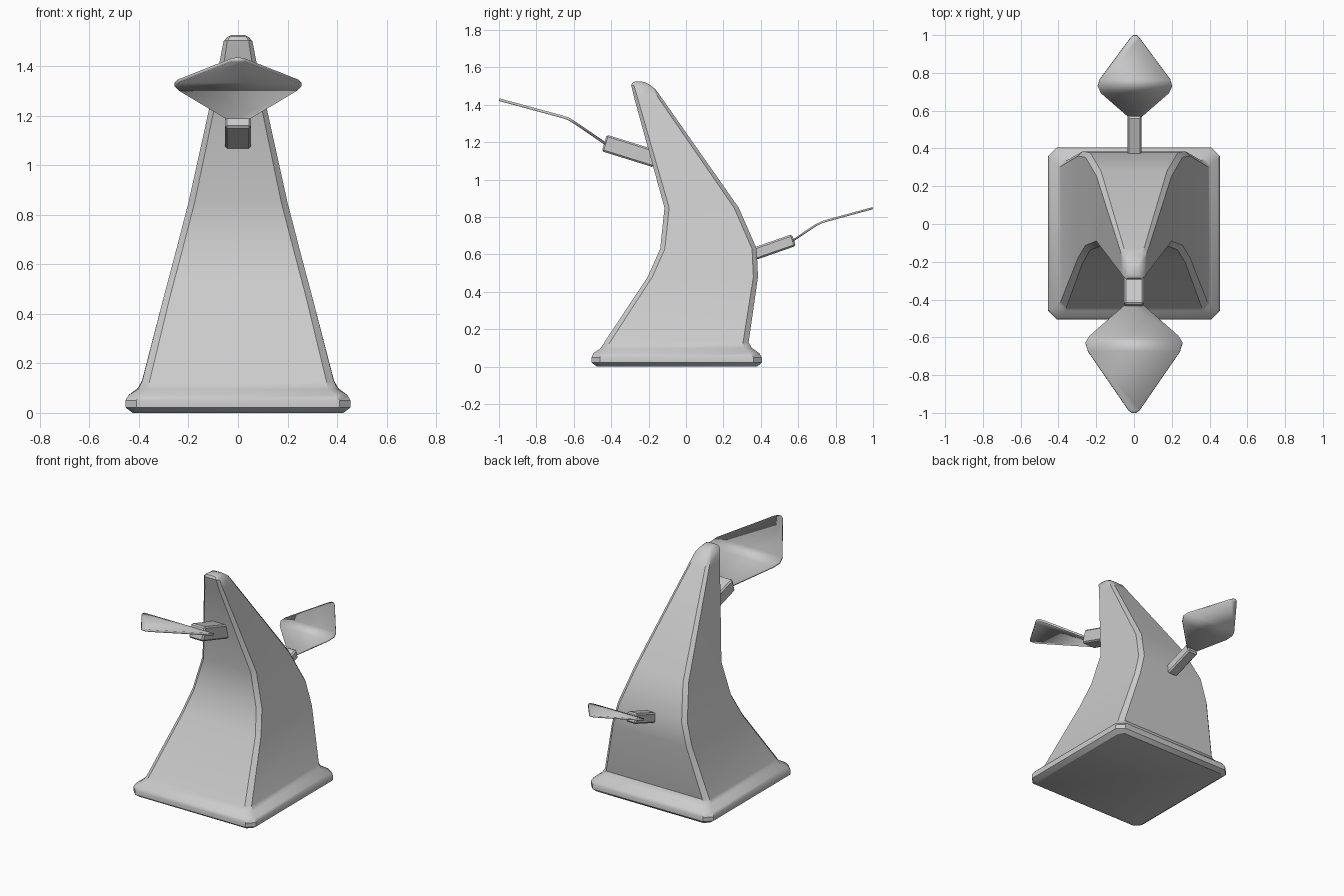
import bpy, bmesh, math
from mathutils import Vector, Matrix

if "Cube" in bpy.data.objects:
    bpy.data.objects.remove(bpy.data.objects["Cube"])


def finish(name, bm, angle=35):
    bmesh.ops.recalc_face_normals(bm, faces=bm.faces[:])
    mesh = bpy.data.meshes.new(name)
    bm.to_mesh(mesh)
    bm.free()
    ob = bpy.data.objects.new(name, mesh)
    bpy.context.collection.objects.link(ob)
    bpy.ops.object.select_all(action='DESELECT')
    ob.select_set(True)
    bpy.context.view_layer.objects.active = ob
    bpy.ops.object.shade_smooth_by_angle(angle=math.radians(angle))
    return ob


def ring(bm, w, yf, zf, yb, zb, c):
    """Rectangle with clipped corners, tilted between front and back heights."""
    pts = [(-w + c, yf), (w - c, yf), (w, yf + c), (w, yb - c),
           (w - c, yb), (-w + c, yb), (-w, yb - c), (-w, yf + c)]
    return [bm.verts.new((x, y, zf + (zb - zf) * (y - yf) / (yb - yf))) for x, y in pts]


# Curved, tapering body with a flared plinth: half width, front y/z, back y/z, corner cut
sections = [
    (.425, -.475, .00, .38, .00, .03),
    (.455, -.505, .022, .405, .022, .045),
    (.455, -.505, .05, .405, .05, .045),
    (.442, -.495, .072, .392, .072, .045),
    (.405, -.460, .095, .352, .10, .04),
    (.388, -.440, .125, .335, .13, .03),
    (.297, -.205, .48, .385, .48, .025),
    (.257, -.138, .63, .378, .63, .025),
    (.200, -.115, .85, .282, .85, .025),
    (.072, -.275, 1.43, -.125, 1.43, .018),
    (.058, -.293, 1.505, -.165, 1.485, .015),
    (.042, -.285, 1.520, -.200, 1.512, .012),
    (.028, -.270, 1.526, -.225, 1.523, .008),
]
bm = bmesh.new()
rings = [ring(bm, *s) for s in sections]
for a, b in zip(rings, rings[1:]):
    for i in range(8):
        j = (i + 1) % 8
        bm.faces.new((a[i], a[j], b[j], b[i]))
bm.faces.new(rings[0])
bm.faces.new(rings[-1])
finish("curved_body", bm)


def peg(name, start, end, width, thick, x=0):
    """Bevelled box running from start to end in the yz plane."""
    a, b = Vector((x, *start)), Vector((x, *end))
    d = b - a
    bm = bmesh.new()
    m = (Matrix.Translation((a + b) / 2)
         @ Matrix.Rotation(math.atan2(d.z, d.y), 4, 'X')
         @ Matrix.Diagonal((width, d.length, thick, 1)))
    bmesh.ops.create_cube(bm, size=1, matrix=m)
    bmesh.ops.bevel(bm, geom=bm.edges[:], offset=.009, segments=1, affect='EDGES')
    finish(name, bm)


def paddle(name, rows, thick, x=0):
    """Bent diamond sheet from rows of half width, y, z."""
    bm = bmesh.new()
    pairs = [[bm.verts.new((x + s * w, y, z)) for s in (-1, 1)] for w, y, z in rows]
    for p, q in zip(pairs, pairs[1:]):
        bm.faces.new((p[0], p[1], q[1], q[0]))
    ob = finish(name, bm)
    mod = ob.modifiers.new("thickness", 'SOLIDIFY')
    mod.thickness = thick
    mod.offset = 0


# Upper front peg and paddle
peg("front_peg", (-.16, 1.11), (-.437, 1.196), .105, .092)
paddle("front_paddle", [(.035, -.42, 1.185), (.235, -.595, 1.305), (.257, -.63, 1.326),
                        (.243, -.675, 1.34), (.03, -.985, 1.424), (.012, -.998, 1.428)], .014)

# Lower back peg and paddle
peg("back_peg", (.365, .603), (.577, .677), .075, .066, .002)
paddle("back_paddle", [(.03, .565, .67), (.18, .695, .757), (.197, .73, .774),
                       (.187, .765, .784), (.024, .985, .844), (.01, .998, .848)], .011, .005)
